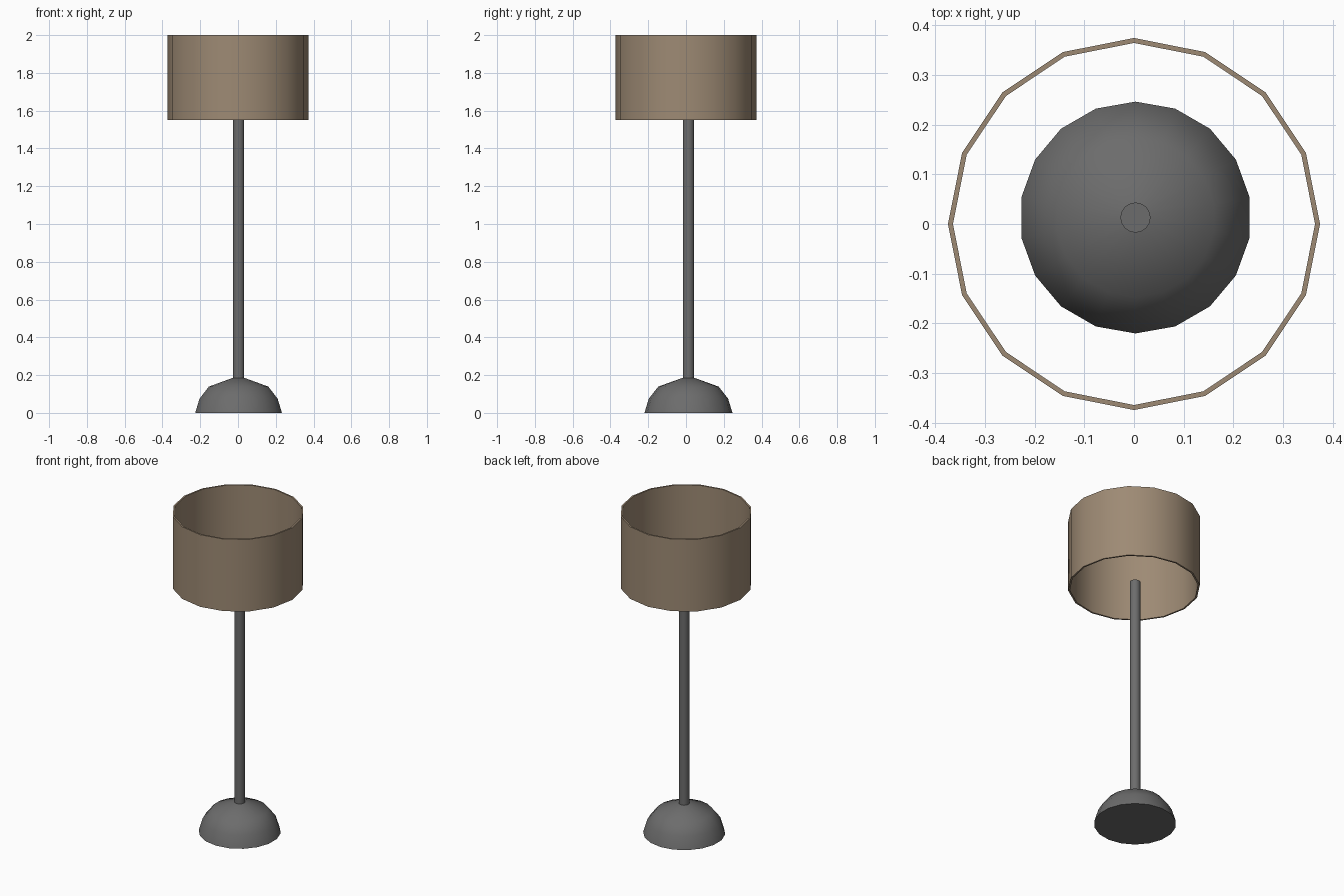
import bpy, bmesh, math

if "Cube" in bpy.data.objects:
    bpy.data.objects.remove(bpy.data.objects["Cube"])

def material(name, rgb):
    m = bpy.data.materials.new(name)
    m.diffuse_color = (*rgb, 1)
    m.use_nodes = True
    m.node_tree.nodes["Principled BSDF"].inputs["Base Color"].default_value = m.diffuse_color
    return m

def lathe(name, profile, sides, mat, centre=(0, 0), closed=False):
    """Revolve (radius, z) points around z; open profiles are capped at both ends."""
    bm = bmesh.new()
    rings = []
    for r, z in profile:
        rings.append([bm.verts.new((centre[0] + r * math.cos(math.pi / 2 + math.tau * i / sides),
                                    centre[1] + r * math.sin(math.pi / 2 + math.tau * i / sides), z))
                      for i in range(sides)])
    pairs = list(zip(rings, rings[1:]))
    if closed:
        pairs.append((rings[-1], rings[0]))
    for a, b in pairs:
        for i in range(sides):
            j = (i + 1) % sides
            bm.faces.new((a[i], a[j], b[j], b[i]))
    if not closed:
        bm.faces.new(rings[0][::-1])
        bm.faces.new(rings[-1])
    bmesh.ops.recalc_face_normals(bm, faces=bm.faces)
    mesh = bpy.data.meshes.new(name)
    bm.to_mesh(mesh)
    bm.free()
    mesh.materials.append(mat)
    obj = bpy.data.objects.new(name, mesh)
    bpy.context.collection.objects.link(obj)
    bpy.ops.object.select_all(action='DESELECT')
    obj.select_set(True)
    bpy.context.view_layer.objects.active = obj
    bpy.ops.object.shade_smooth_by_angle(angle=math.radians(40))
    return obj

fabric = material("tan_fabric", (0.34, 0.255, 0.175))
metal = material("dark_grey_metal", (0.15, 0.15, 0.15))
stand = (0.003, 0.013)  # base and pole sit slightly off the shade axis

# Domed foot with a flat underside
lathe("base", [(0.233, 0), (0.210, 0.075), (0.160, 0.139), (0.03, 0.186)], 18, metal, stand)

# Pole, ending just inside the shade
lathe("pole", [(0.03, 0.15), (0.03, 1.58)], 32, metal, stand)

# Open drum shade with a thin wall
lathe("shade", [(0.374, 1.55), (0.374, 2.0), (0.364, 2.0), (0.364, 1.55)], 16, fabric, closed=True)
